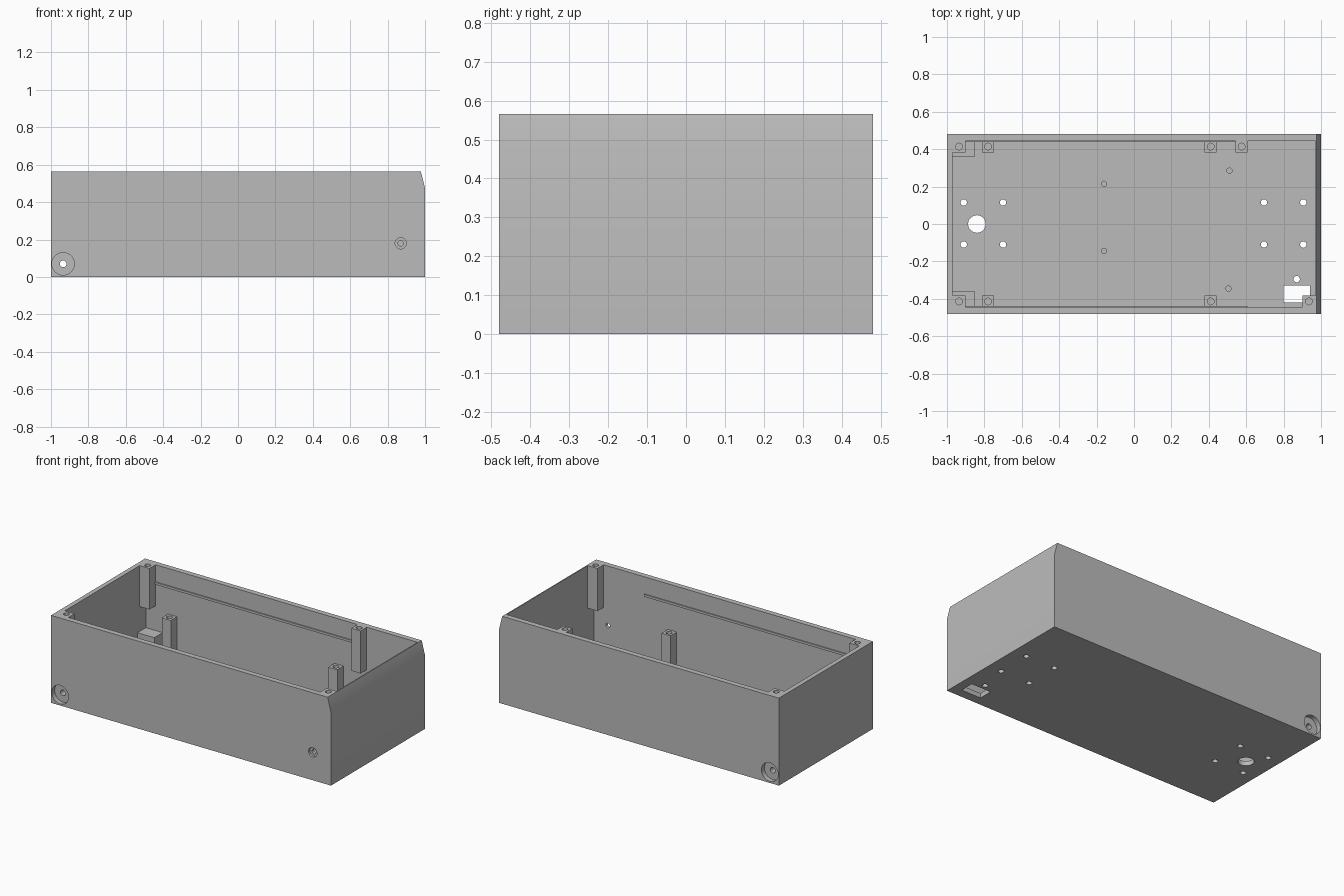
import bpy, bmesh
from math import radians
from mathutils import Matrix

cube = bpy.data.objects.get("Cube")
if cube:
    bpy.data.objects.remove(cube, do_unlink=True)

GREY = (0.5, 0.5, 0.5, 1)
mat = bpy.data.materials.new("plain grey")
mat.use_nodes = True
mat.diffuse_color = GREY
mat.node_tree.nodes["Principled BSDF"].inputs["Base Color"].default_value = GREY

# Overall dimensions
H, W, FLOOR = 0.565, 0.48, 0.03
IX, IY = 0.97, 0.445


def make(name, bm):
    bmesh.ops.recalc_face_normals(bm, faces=bm.faces)
    mesh = bpy.data.meshes.new(name)
    bm.to_mesh(mesh)
    bm.free()
    mesh.materials.append(mat)
    ob = bpy.data.objects.new(name, mesh)
    bpy.context.collection.objects.link(ob)
    return ob


def box(name, x0, x1, y0, y1, z0, z1):
    bm = bmesh.new()
    bmesh.ops.create_cube(bm, size=1)
    for v in bm.verts:
        v.co.x = x1 if v.co.x > 0 else x0
        v.co.y = y1 if v.co.y > 0 else y0
        v.co.z = z1 if v.co.z > 0 else z0
    return make(name, bm)


def rod(r, depth, centre, along_y=False):
    bm = bmesh.new()
    rot = Matrix.Rotation(radians(90 if along_y else 0), 4, 'X')
    bmesh.ops.create_cone(bm, cap_ends=True, segments=32, radius1=r, radius2=r,
                          depth=depth, matrix=Matrix.Translation(centre) @ rot)
    return make("cutter", bm)


def cut(ob, *cutters):
    bpy.context.view_layer.objects.active = ob
    for c in cutters:
        c.hide_render = True
        mod = ob.modifiers.new("cut", 'BOOLEAN')
        mod.operation, mod.solver, mod.object = 'DIFFERENCE', 'EXACT', c
        bpy.ops.object.modifier_apply(modifier=mod.name)
        bpy.data.objects.remove(c, do_unlink=True)


def smooth(ob):
    bpy.ops.object.select_all(action='DESELECT')
    ob.select_set(True)
    bpy.context.view_layer.objects.active = ob
    bpy.ops.object.shade_smooth_by_angle(angle=radians(30))


# Case: side profile with a sloped end, extruded and hollowed
bm = bmesh.new()
profile = [(-1, 0), (1, 0), (1, 0.475), (0.977, H), (-1, H)]
face = bm.faces.new([bm.verts.new((x, -W, z)) for x, z in profile])
ext = bmesh.ops.extrude_face_region(bm, geom=[face])
for v in ext["geom"]:
    if isinstance(v, bmesh.types.BMVert):
        v.co.y = W
case = make("case", bm)
cut(case, box("cutter", -IX, IX, -IY, IY, FLOOR, 1))

# Floor openings: mounting holes, cable hole, socket window
for x in (-0.91, -0.7, 0.695, 0.905):
    for y in (-0.11, 0.115):
        cut(case, rod(0.017, 0.2, (x, y, 0)))
cut(case, rod(0.047, 0.2, (-0.84, 0, 0)), rod(0.017, 0.2, (0.87, -0.295, 0)),
    box("cutter", 0.80, 0.94, -0.42, -0.33, -0.1, 0.1))

# Blind pilot holes in the floor
for x, y in ((-0.16, 0.215), (-0.16, -0.145), (0.51, 0.285), (0.505, -0.345)):
    cut(case, rod(0.014, 0.04, (x, y, FLOOR)))

# Counterbored screw holes low in both long walls, backed by blocks
for s, side in ((-1, "front"), (1, "back")):
    cut(case, rod(0.06, 0.06, (-0.935, s * W, 0.07), True),
        rod(0.018, 0.2, (-0.935, s * W, 0.07), True))
    block = box(side + "_screw_block", -IX, -0.85, *sorted((s * 0.36, s * IY)), FLOOR, 0.14)
    cut(block, rod(0.018, 0.4, (-0.935, s * 0.4, 0.07), True))
    smooth(block)

# Small stepped hole in the front wall
cut(case, rod(0.03, 0.03, (0.87, -W, 0.18), True),
    rod(0.015, 0.2, (0.87, -W, 0.18), True))
smooth(case)


# Square posts against the long walls, each with a screw hole in the top
def post(name, x0, x1, s, z0, z1):
    ob = box(name, x0, x1, *sorted((s * 0.382, s * IY)), z0, z1)
    cut(ob, rod(0.018, 0.24, ((x0 + x1) / 2, s * 0.414, z1)))
    smooth(ob)


for s, side in ((-1, "front"), (1, "back")):
    post(side + "_corner_lid_post", -IX, -0.9, s, 0.3, H)
    for x, end in ((-0.78, "right"), (0.41, "left")):
        post(f"{side}_{end}_board_post", x - 0.032, x + 0.032, s, FLOOR, 0.27)
post("back_left_lid_post", 0.543, 0.608, 1, 0.29, H)
post("front_left_lid_post", 0.9, IX, -1, 0.29, H)

# Thin rails along the inside of the long walls
box("back_rail", -0.9, 0.543, IY - 0.007, IY, 0.44, 0.455)
box("front_rail", -0.9, 0.608, -IY, -IY + 0.007, 0.44, 0.455)
